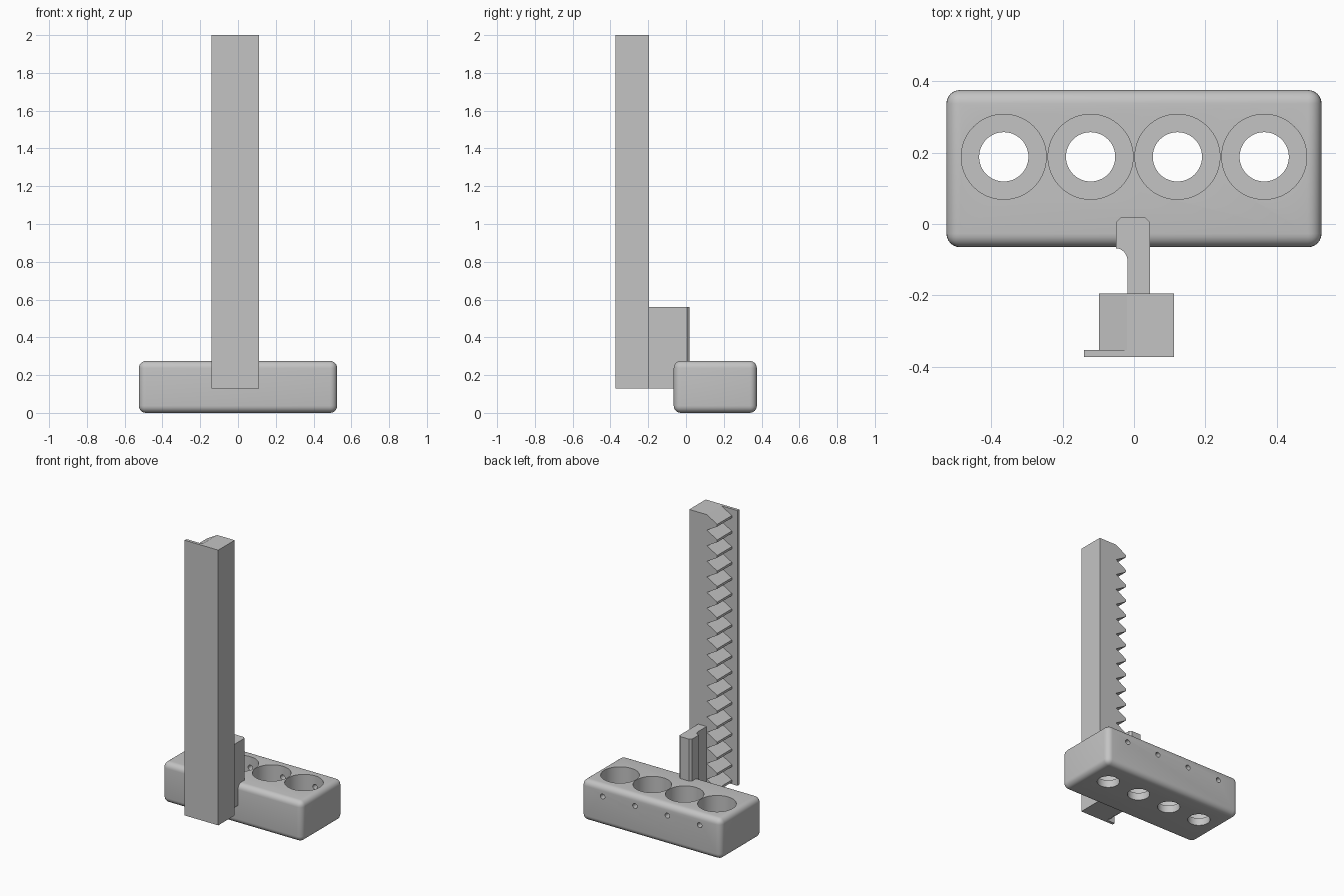
import bpy, bmesh, math
from mathutils import Matrix, Vector

if "Cube" in bpy.data.objects:
    bpy.data.objects.remove(bpy.data.objects["Cube"], do_unlink=True)

grey = bpy.data.materials.new("plain grey")
grey.use_nodes = True
COLOUR = (0.55, 0.55, 0.55, 1)
grey.diffuse_color = COLOUR
grey.node_tree.nodes["Principled BSDF"].inputs["Base Color"].default_value = COLOUR


def finish(name, bm):
    bmesh.ops.recalc_face_normals(bm, faces=bm.faces)
    mesh = bpy.data.meshes.new(name)
    bm.to_mesh(mesh)
    bm.free()
    mesh.materials.append(grey)
    obj = bpy.data.objects.new(name, mesh)
    bpy.context.collection.objects.link(obj)
    return obj


def prism(name, outline, sweep):
    """Extrude a closed outline of 3D points along a vector."""
    bm = bmesh.new()
    face = bm.faces.new([bm.verts.new(p) for p in outline])
    ext = bmesh.ops.extrude_face_region(bm, geom=[face])
    moved = [v for v in ext["geom"] if isinstance(v, bmesh.types.BMVert)]
    bmesh.ops.translate(bm, verts=moved, vec=Vector(sweep))
    return finish(name, bm)


def box(name, lo, hi):
    return prism(name, [(lo[0], lo[1], lo[2]), (hi[0], lo[1], lo[2]),
                        (hi[0], hi[1], lo[2]), (lo[0], hi[1], lo[2])],
                 (0, 0, hi[2] - lo[2]))


def apply(obj, kind, **settings):
    bpy.context.view_layer.objects.active = obj
    mod = obj.modifiers.new(kind.lower(), kind)
    for key, value in settings.items():
        setattr(mod, key, value)
    bpy.ops.object.modifier_apply(modifier=mod.name)


def drill(obj, start, end, radius, sides):
    """Cut a round hole between two points."""
    start, end = Vector(start), Vector(end)
    turn = (end - start).to_track_quat("Z", "Y").to_matrix().to_4x4()
    bm = bmesh.new()
    bmesh.ops.create_cone(bm, cap_ends=True, segments=sides, radius1=radius,
                          radius2=radius, depth=(end - start).length,
                          matrix=Matrix.Translation((start + end) / 2) @ turn)
    cutter = finish("hole_cutter", bm)
    cutter.hide_render = True
    apply(obj, "BOOLEAN", object=cutter, operation="DIFFERENCE", solver="EXACT")
    bpy.data.objects.remove(cutter, do_unlink=True)


# Rounded holder block with four stepped wells and a pin hole into each
block = box("holder_block", (-0.525, -0.065, 0), (0.525, 0.375, 0.275))
apply(block, "BEVEL", width=0.038, segments=6)
for i in range(4):
    x, y = (i - 1.5) * 0.243, 0.188
    drill(block, (x, y, 0.05), (x, y, 0.4), 0.119, 64)
    drill(block, (x, y, -0.1), (x, y, 0.1), 0.069, 48)
    drill(block, (x, y, 0.2), (x, 0.5, 0.2), 0.017, 24)

# Arm joining block and rack: chamfered head and a concave fillet
BOTTOM, TOP = 0.13, 2.0
arm = [(0.045, -0.195), (0.045, 0.005), (0.032, 0.018), (-0.037, 0.018),
       (-0.05, 0.005), (-0.05, -0.068)]
for i in range(1, 9):
    a = math.pi / 2 * (1 - i / 8)
    arm.append((-0.05 + 0.032 * math.cos(a), -0.105 + 0.037 * math.sin(a)))
arm.append((-0.018, -0.195))
prism("connecting_arm", [(x, y, BOTTOM) for x, y in arm], (0, 0, 0.56 - BOTTOM))

# Upright bar with a thin guard flange along its front
FRONT, BACK, ROOT, TIP = -0.372, -0.195, -0.02, -0.098
bar = [(0.112, FRONT), (0.112, BACK), (ROOT, BACK), (ROOT, -0.352),
       (-0.14, -0.352), (-0.14, FRONT)]
prism("rack_bar", [(x, y, BOTTOM) for x, y in bar], (0, 0, TOP - BOTTOM))

# Rack teeth, the lowest one trimmed by the end of the bar
PITCH, SLOPE = 0.1057, 0.045
for i in range(18):
    z = TOP - i * PITCH
    end = max(z - PITCH, BOTTOM)
    cut = ROOT + (TIP - ROOT) * (end - z + PITCH) / SLOPE
    tooth = [(ROOT + 0.005, z), (ROOT, z), (TIP, z - SLOPE),
             (TIP, z - PITCH + SLOPE), (cut, end), (ROOT + 0.005, end)]
    prism("rack_tooth", [(x, -0.353, h) for x, h in tooth], (0, BACK + 0.353, 0))

# Smooth the rounded block and arm, keeping crisp edges
bpy.ops.object.select_all(action="DESELECT")
for obj in (block, bpy.data.objects["connecting_arm"]):
    obj.select_set(True)
    bpy.context.view_layer.objects.active = obj
bpy.ops.object.shade_smooth_by_angle(angle=math.radians(30))
